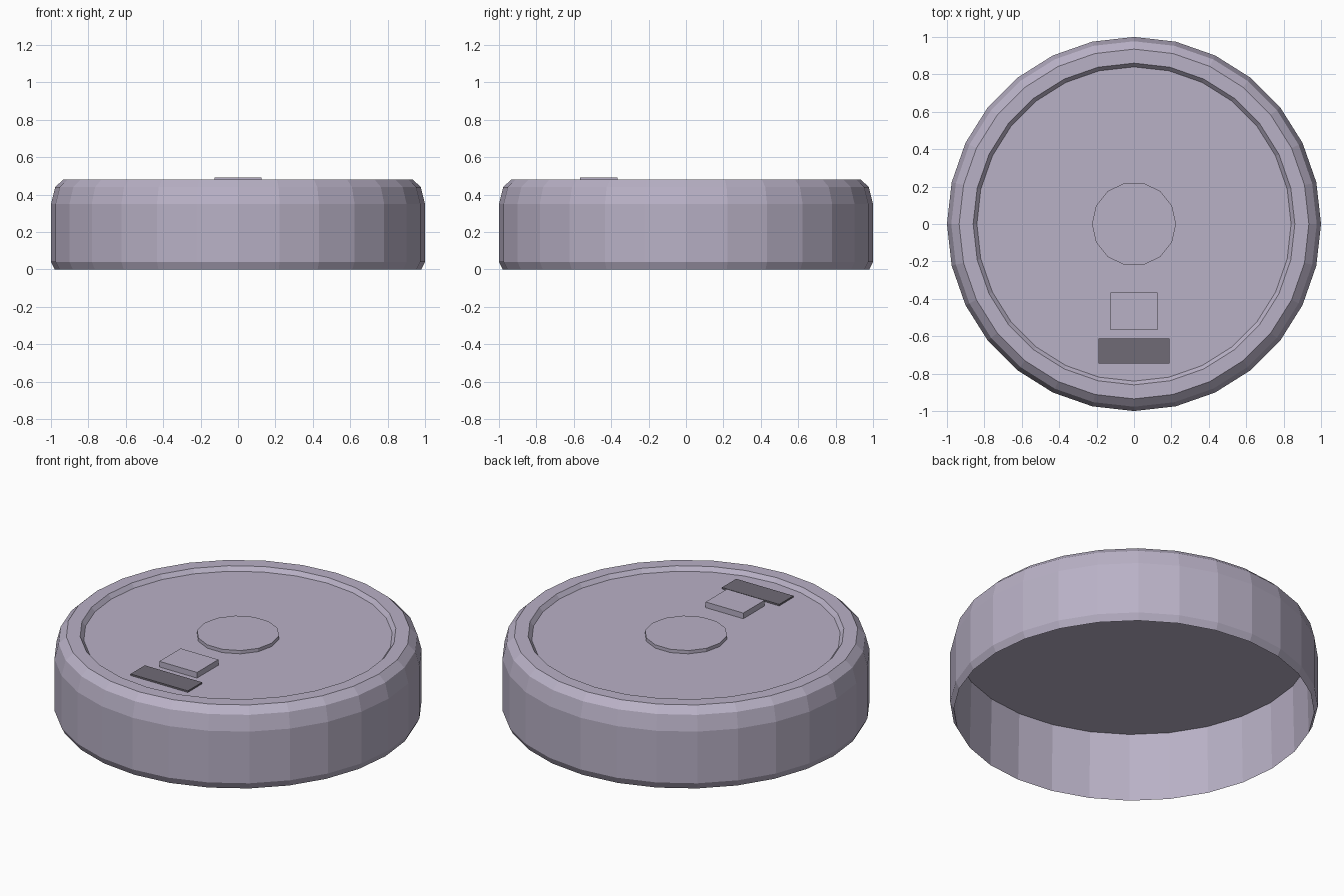
import bpy, bmesh, math

if "Cube" in bpy.data.objects:
    bpy.data.objects.remove(bpy.data.objects["Cube"])


def material(name, rgb):
    m = bpy.data.materials.new(name)
    m.diffuse_color = (*rgb, 1.0)
    m.use_nodes = True
    m.node_tree.nodes["Principled BSDF"].inputs["Base Color"].default_value = m.diffuse_color
    return m


SHELL = material("pale_lilac_grey", (0.485, 0.440, 0.565))
DARK = material("dark_grey", (0.160, 0.147, 0.180))


def finish(bm, name, mat):
    me = bpy.data.meshes.new(name)
    bm.to_mesh(me)
    bm.free()
    me.materials.append(mat)
    ob = bpy.data.objects.new(name, me)
    bpy.context.collection.objects.link(ob)
    return ob


def lathe(name, profile, sides, mat):
    """Spin (radius, z) points around z and cap both ends."""
    bm = bmesh.new()
    rings = []
    for r, z in profile:
        rings.append([bm.verts.new((r * math.cos(2 * math.pi * i / sides),
                                    r * math.sin(2 * math.pi * i / sides), z))
                      for i in range(sides)])
    for a, b in zip(rings, rings[1:]):
        for i in range(sides):
            j = (i + 1) % sides
            bm.faces.new((a[i], a[j], b[j], b[i]))
    bm.faces.new(rings[0][::-1])
    bm.faces.new(rings[-1])
    return finish(bm, name, mat)


def box(name, x0, x1, y0, y1, z0, z1, mat):
    bm = bmesh.new()
    bmesh.ops.create_cube(bm, size=1)
    for v in bm.verts:
        v.co = (x1 if v.co.x > 0 else x0,
                y1 if v.co.y > 0 else y0,
                z1 if v.co.z > 0 else z0)
    return finish(bm, name, mat)


FLOOR = 0.456

# Hollow body: inner ceiling, inner wall, outer wall, rounded rim, recessed top
lathe("body_shell", [(0.97, 0.41), (0.98, 0.0), (1.0, 0.04), (1.0, 0.35),
                     (0.977, 0.44), (0.935, 0.48), (0.86, 0.48),
                     (0.84, FLOOR)], 28, SHELL)

# Round button in the middle of the top
lathe("centre_disc", [(0.225, FLOOR - 0.01), (0.225, 0.476)], 14, SHELL)

# Raised block and dark plate near the front
box("raised_block", -0.125, 0.125, -0.567, -0.365, FLOOR - 0.01, 0.49, SHELL)
box("dark_plate", -0.19, 0.19, -0.747, -0.612, FLOOR, FLOOR + 0.0095, DARK)
